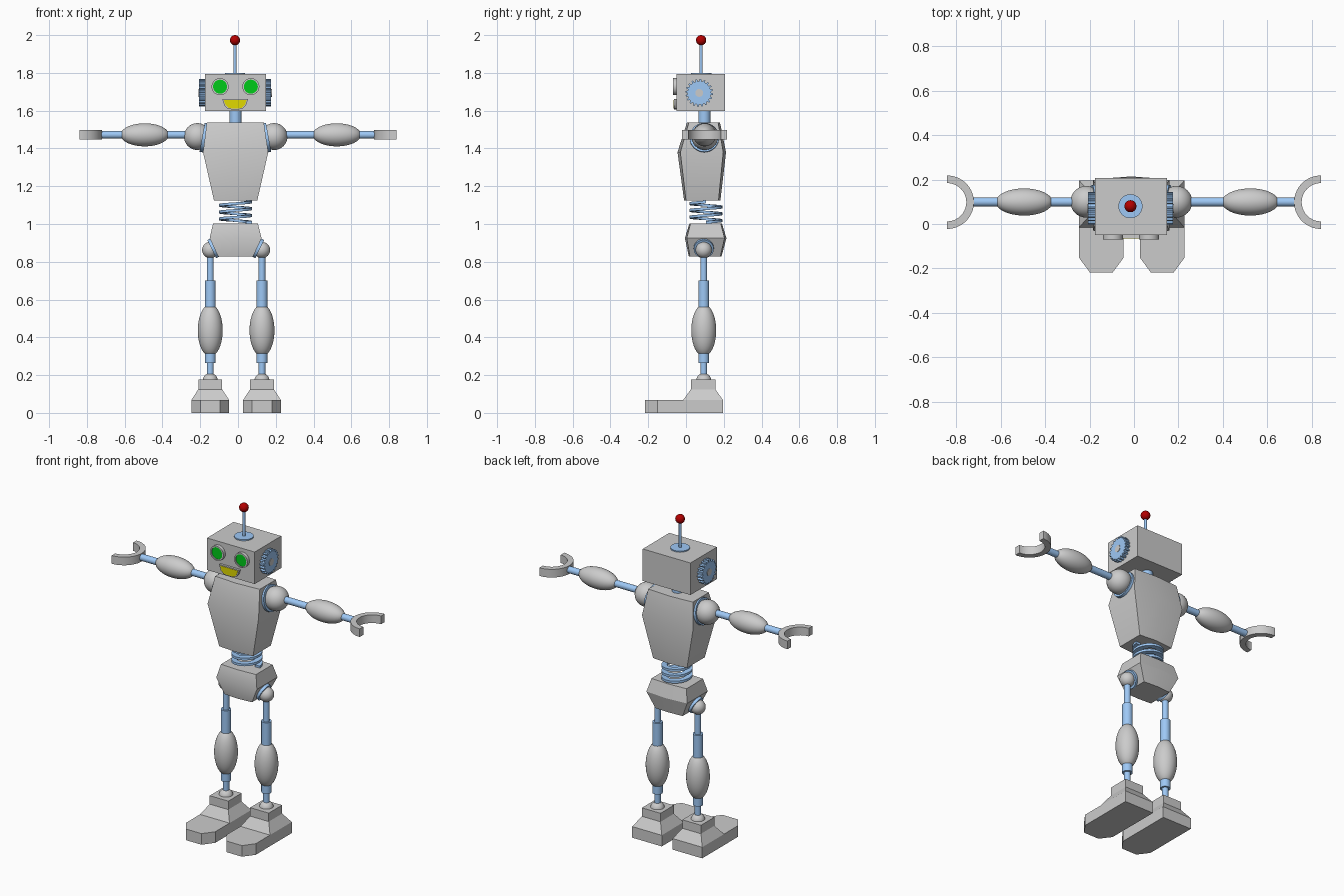
import bpy, bmesh, math
from math import sin, cos, pi
from mathutils import Vector, Matrix

if "Cube" in bpy.data.objects:
    bpy.data.objects.remove(bpy.data.objects["Cube"])


def material(name, rgb):
    m = bpy.data.materials.new(name)
    m.diffuse_color = (*rgb, 1)
    m.use_nodes = True
    m.node_tree.nodes["Principled BSDF"].inputs["Base Color"].default_value = m.diffuse_color
    return m


BLUE = material("blue_metal", (0.34, 0.58, 0.92))
GREEN = material("green_glass", (0.0, 0.6, 0.01))
YELLOW = material("yellow", (0.75, 0.7, 0.0))
RED = material("red", (0.45, 0.0, 0.0))


def finish(name, bm, mat=None, angle=30):
    bmesh.ops.recalc_face_normals(bm, faces=bm.faces)
    me = bpy.data.meshes.new(name)
    bm.to_mesh(me)
    bm.free()
    me.shade_smooth()
    me.set_sharp_from_angle(angle=math.radians(angle))
    ob = bpy.data.objects.new(name, me)
    bpy.context.collection.objects.link(ob)
    if mat:
        me.materials.append(mat)
    return ob


def loft(name, rings, mat=None, closed=False, angle=30):
    """Skin a list of rings; cap the ends unless the loft is closed."""
    bm = bmesh.new()
    vs = [[bm.verts.new(p) for p in r] for r in rings]
    n = len(rings[0])
    for a, b in zip(vs, vs[1:] + ([vs[0]] if closed else [])):
        for i in range(n):
            j = (i + 1) % n
            bm.faces.new((a[i], a[j], b[j], b[i]))
    if not closed:
        bm.faces.new(vs[0])
        bm.faces.new(vs[-1])
    return finish(name, bm, mat, angle)


def rod(name, a, b, r, mat=None, seg=32):
    a, b = Vector(a), Vector(b)
    d = b - a
    bm = bmesh.new()
    mtx = Matrix.Translation((a + b) / 2) @ d.to_track_quat('Z', 'Y').to_matrix().to_4x4()
    bmesh.ops.create_cone(bm, cap_ends=True, segments=seg, radius1=r, radius2=r,
                          depth=d.length, matrix=mtx)
    return finish(name, bm, mat)


def ball(name, c, radii, mat=None):
    bm = bmesh.new()
    mtx = Matrix.Translation(c) @ Matrix.Diagonal((*radii, 1))
    bmesh.ops.create_uvsphere(bm, u_segments=32, v_segments=20, radius=1, matrix=mtx)
    return finish(name, bm, mat, 60)


def rect(x0, x1, y0, y1, z, bulge=0.0):
    """Horizontal section, with optional bowed front and back."""
    xm = (x0 + x1) / 2
    return [(x0, y0 + bulge, z), (xm, y0, z), (x1, y0 + bulge, z),
            (x1, y1 - bulge, z), (xm, y1, z), (x0, y1 - bulge, z)]


CX, CY = -0.013, 0.097

# Torso and pelvis
loft("torso", [rect(-0.127, 0.102, -0.01, 0.182, 1.124, 0.01),
               rect(-0.185, 0.16, -0.045, 0.212, 1.38, 0.015),
               rect(-0.165, 0.137, 0.005, 0.18, 1.537, 0.01)])
loft("pelvis", [rect(-0.105, 0.08, 0.015, 0.188, 0.828, 0.006),
                rect(-0.15, 0.125, -0.006, 0.214, 0.925, 0.01),
                rect(-0.132, 0.105, 0.018, 0.19, 1.003, 0.006)])

# Waist spring: flat strip wound on a helix
coil = []
for i in range(3 * 40 + 1):
    t = 2 * pi * i / 40
    z = 1.008 + 0.108 * i / 120
    coil.append([(CX + r * cos(t), 0.105 + r * sin(t), z + h)
                 for r, h in ((0.055, -0.006), (0.087, -0.006), (0.087, 0.008), (0.055, 0.008))])
loft("waist_spring", coil, BLUE)

# Neck, head and antenna
rod("neck", (CX, CY, 1.53), (CX, CY, 1.605), 0.032, BLUE)
loft("head", [[(-0.175, -0.05, z), (0.148, -0.05, z), (0.148, 0.207, z), (-0.175, 0.207, z)]
              for z in (1.597, 1.793)])
rod("antenna_base", (CX - 0.003, 0.08, 1.79), (CX - 0.003, 0.08, 1.8), 0.054, BLUE)
rod("antenna", (CX - 0.003, 0.08, 1.79), (CX - 0.003, 0.08, 1.965), 0.008, BLUE, 16)
ball("antenna_tip", (CX - 0.003, 0.08, 1.973), (0.027,) * 3, RED)

# Eyes: grey rims around green lenses
for side, x in (("left", -0.095), ("right", 0.068)):
    rim = []
    for i in range(32):
        t = 2 * pi * i / 32
        rim.append([(x + r * cos(t), y, 1.727 + r * sin(t))
                    for r, y in ((0.045, -0.045), (0.045, -0.07), (0.037, -0.07), (0.037, -0.045))])
    loft(side + "_eye_rim", rim, closed=True)
    rod(side + "_eye_lens", (x, -0.045, 1.727), (x, -0.064, 1.727), 0.0375, GREEN)


# Mouth: flat-topped smile
def smile(name, w, top, drop, y, mat=None):
    pts = [(-w, 0), (-0.85 * w, -0.6 * drop), (-0.6 * w, -0.92 * drop), (-0.3 * w, -drop)]
    pts += [(-px, pz) for px, pz in reversed(pts)]
    loft(name, [[(-0.015 + px, yy, top + pz) for px, pz in pts] for yy in (-0.045, y)], mat)


smile("mouth_frame", 0.068, 1.661, 0.054, -0.064)
smile("mouth", 0.06, 1.656, 0.044, -0.066, YELLOW)

# Gear ears
TEETH = 20
for side, x0, x1 in (("left", -0.17, -0.206), ("right", 0.14, 0.176)):
    pts = []
    for i in range(TEETH):
        for f, r in ((0.0, 0.062), (0.4, 0.062), (0.52, 0.073), (0.88, 0.073)):
            t = 2 * pi * (i + f) / TEETH
            pts.append((0.07 + r * cos(t), 1.694 + r * sin(t)))
    loft(side + "_ear_gear", [[(x, y, z) for y, z in pts] for x in (x0, x1)], BLUE, angle=15)
    rod(side + "_ear_hub", (x0, 0.07, 1.694), (x1 + math.copysign(0.003, x1), 0.07, 1.694), 0.021)

# Arms: shoulder disc and ball, rod, forearm bulb, open claw
AZ = 1.472
for side, s, disc, joint, bulb in (("left", -1, -0.178, -0.215, -0.494),
                                   ("right", 1, 0.15, 0.191, 0.523)):
    n = Vector((s * 0.98, 0, 0.18))
    c = Vector((disc, CY, 1.457))
    rod(side + "_shoulder_disc", c - n * 0.015, c + n * 0.012, 0.078, BLUE)
    ball(side + "_shoulder", (joint, 0.1, 1.463), (0.071,) * 3)
    rod(side + "_arm_rod", (joint, 0.099, AZ), (s * 0.73, 0.099, AZ), 0.02, BLUE)
    ball(side + "_forearm", (bulb, 0.099, AZ), (0.128, 0.061, 0.061))
    claw = []
    for i in range(33):
        t = pi * (i / 32 - 0.5)
        claw.append([(s * (0.84 - r * cos(t)), 0.098 + r * sin(t), AZ + h)
                     for r, h in ((0.086, -0.025), (0.12, -0.025), (0.12, 0.025), (0.086, 0.025))])
    loft(side + "_claw", claw)


# Foot section: rectangle with optional chamfered toe
def foot_ring(x, w, y0, y1, z, cw, cy):
    return [(x - w, y1, z), (x - w, y0 + cy, z), (x - w + cw, y0, z),
            (x + w - cw, y0, z), (x + w, y0 + cy, z), (x + w, y1, z)]


# Legs: hip disc and ball, stepped rods, bulb, ankle, foot
LY = 0.094
for side, s, x in (("left", -1, -0.147), ("right", 1, 0.127)):
    n = Vector((s * 0.9, 0, -0.44))
    c = Vector((-0.012 + s * 0.111, LY, 0.875))
    rod(side + "_hip_disc", c - n * 0.01, c + n * 0.018, 0.053, BLUE)
    ball(side + "_hip", (x, LY, 0.862), (0.043,) * 3)
    rod(side + "_leg_rod", (x, LY, 0.18), (x, LY, 0.86), 0.018, BLUE)
    rod(side + "_leg_sleeve", (x, LY, 0.265), (x, LY, 0.7), 0.029, BLUE)
    ball(side + "_calf", (x, LY, 0.437), (0.066, 0.066, 0.138))
    ball(side + "_ankle", (x, LY, 0.17), (0.04,) * 3)
    loft(side + "_foot_sole", [foot_ring(x, 0.1, -0.217, 0.196, z, 0.048, 0.065)
                               for z in (0, 0.068)])
    loft(side + "_foot_upper", [
        [(x - w, y0, z), (x + w, y0, z), (x + w, y1, z), (x - w, y1, z)]
        for w, y0, y1, z in ((0.1, -0.015, 0.196, 0.06), (0.1, -0.015, 0.196, 0.068),
                             (0.063, 0.026, 0.155, 0.125), (0.063, 0.026, 0.155, 0.177))])
